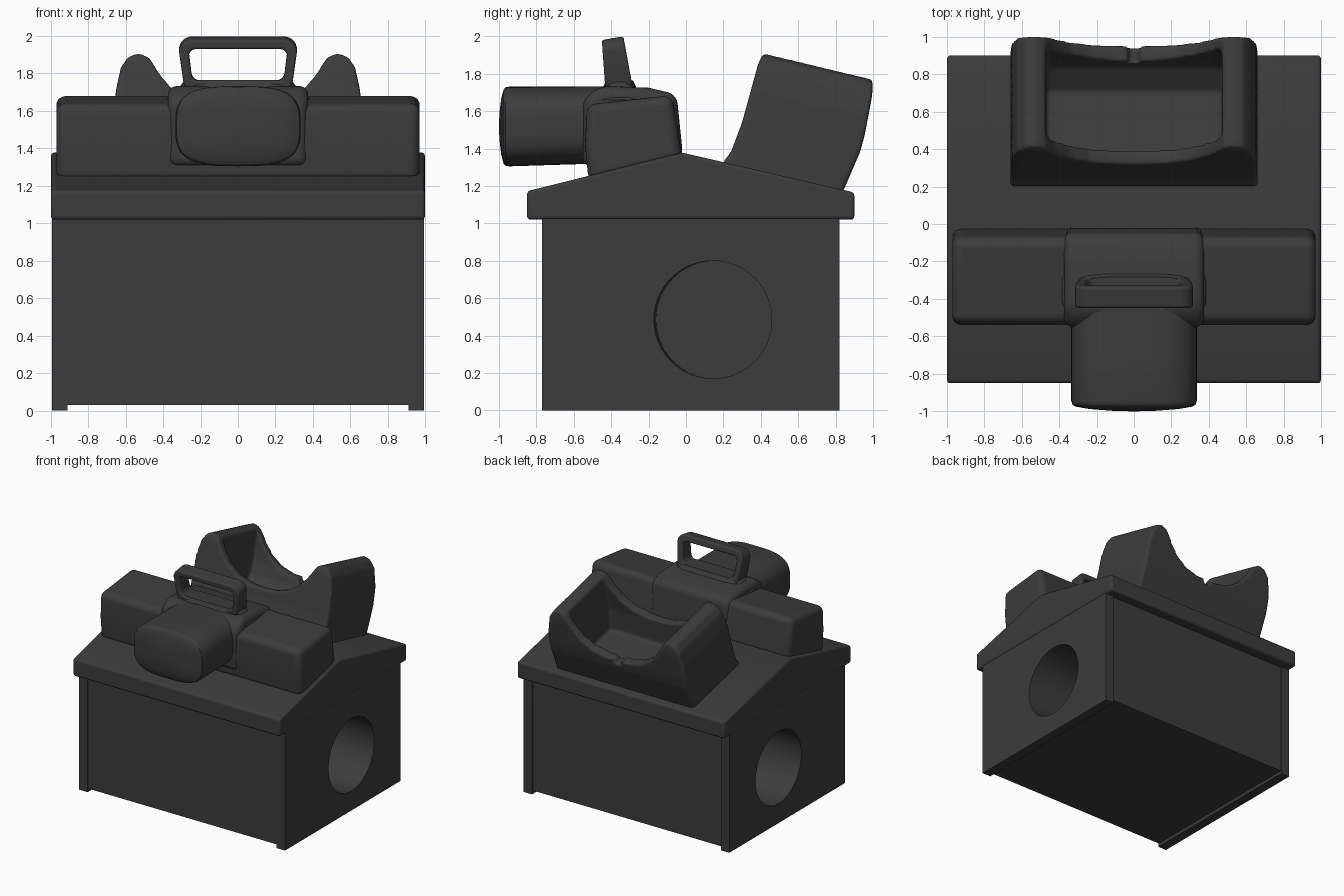
import bpy, bmesh, math
from mathutils import Vector

if "Cube" in bpy.data.objects:
    bpy.data.objects.remove(bpy.data.objects["Cube"])

DARK = bpy.data.materials.new("charcoal")
DARK.diffuse_color = (0.045, 0.045, 0.045, 1)
DARK.use_nodes = True
DARK.node_tree.nodes["Principled BSDF"].inputs["Base Color"].default_value = DARK.diffuse_color


def loft(name, rings, cyclic=False):
    """Skin a list of equal-length closed rings; cap the ends unless cyclic."""
    bm = bmesh.new()
    vs = [[bm.verts.new(p) for p in r] for r in rings]
    n = len(rings[0])
    pairs = list(zip(vs, vs[1:])) + ([(vs[-1], vs[0])] if cyclic else [])
    for a, b in pairs:
        for i in range(n):
            j = (i + 1) % n
            bm.faces.new((a[i], a[j], b[j], b[i]))
    if not cyclic:
        bm.faces.new(vs[0])
        bm.faces.new(vs[-1])
    bmesh.ops.recalc_face_normals(bm, faces=bm.faces)
    me = bpy.data.meshes.new(name)
    bm.to_mesh(me)
    bm.free()
    me.materials.append(DARK)
    ob = bpy.data.objects.new(name, me)
    bpy.context.collection.objects.link(ob)
    return ob


def side_prism(name, prof, x0, x1):
    """Extrude a (y, z) profile along x."""
    return loft(name, [[(x, y, z) for y, z in prof] for x in (x0, x1)])


def box(name, x0, x1, y0, y1, z0, z1):
    return side_prism(name, [(y0, z0), (y1, z0), (y1, z1), (y0, z1)], x0, x1)


def boolean(ob, cutter, op):
    m = ob.modifiers.new(op.lower(), 'BOOLEAN')
    m.operation, m.object, m.solver = op, cutter, 'EXACT'
    cutter.hide_render = True
    bake(ob)
    bpy.data.objects.remove(cutter)


def bake(ob):
    dg = bpy.context.evaluated_depsgraph_get()
    dg.update()
    me = bpy.data.meshes.new_from_object(ob.evaluated_get(dg))
    ob.modifiers.clear()
    ob.data = me


def bevel(ob, w, seg=3):
    m = ob.modifiers.new("bevel", 'BEVEL')
    m.width, m.segments, m.limit_method = w, seg, 'ANGLE'
    m.angle_limit = math.radians(28)


def smooth(ob, deg=35):
    bpy.ops.object.select_all(action='DESELECT')
    ob.select_set(True)
    bpy.context.view_layer.objects.active = ob
    bpy.ops.object.shade_smooth_by_angle(angle=math.radians(deg))


def superloop(cx, cz, a, b, e, n=64):
    """Superellipse outline in x, z."""
    pts = []
    for i in range(n):
        t = 2 * math.pi * i / n
        c, s = math.cos(t), math.sin(t)
        pts.append((cx + a * math.copysign(abs(c) ** (2 / e), c),
                    cz + b * math.copysign(abs(s) ** (2 / e), s)))
    return pts


def rounded(x, z0, z1, r, k=8):
    """Rounded rectangle outline in x, z."""
    pts = []
    for q, (cx, cz) in enumerate([(x - r, z1 - r), (r - x, z1 - r),
                                  (r - x, z0 + r), (x - r, z0 + r)]):
        for i in range(k + 1):
            t = math.pi / 2 * (q + i / k)
            pts.append((cx + r * math.cos(t), cz + r * math.sin(t)))
    return pts


# House walls: centre block plus two end panels that reach the ground
walls = box("house_walls", -0.93, 0.93, -0.765, 0.81, 0.03, 1.1)
panels = [box(f"end_panel_{n}", min(s * .91, s * .992), max(s * .91, s * .992),
              -0.77, 0.82, 0, 1.1) for n, s in (("right", 1), ("left", -1))]
for p in panels:
    boolean(walls, p, 'UNION')

# Round recess bored into each end
for s in (1, -1):
    rings = [[(s * x, 0.14 + .315 * math.cos(t) + dy, 0.485 + .315 * math.sin(t))
              for t in [2 * math.pi * i / 64 for i in range(64)]]
             for x, dy in ((0.35, 0.015), (1.2, 0))]
    boolean(walls, loft("bore_cutter", rings), 'DIFFERENCE')
bevel(walls, 0.01, 2)
smooth(walls)

# Gabled roof with thick eaves
roof = side_prism("roof", [(-0.77, 1.02), (-0.85, 1.02), (-0.85, 1.172), (-0.02, 1.378),
                           (0.9, 1.165), (0.9, 1.02), (0.82, 1.02)], -0.998, 0.998)
bevel(roof, 0.018)
smooth(roof)

# Long rounded bar lying across the front slope
bar = side_prism("cross_bar", [(-0.52, 1.22), (-0.54, 1.42), (-0.53, 1.635), (-0.075, 1.685),
                               (-0.045, 1.52), (-0.02, 1.34)], -0.97, 0.97)
bevel(bar, 0.05, 5)
smooth(bar)

# Barrel pointing forward, with a gently domed face
rings = []
for y, k in ((-1, 0.05), (-0.997, 0.35), (-0.988, 0.7), (-0.975, 0.93), (-0.965, 0.98),
             (-0.945, 1), (-0.7, 1), (-0.3, 1)):
    f = (y + 1) / 0.7
    rings.append([(x, y, z) for x, z in
                  superloop(0, 1.517 + 0.012 * f, .335 * k, (.214 - .01 * f) * k, 3.2)])
smooth(loft("front_barrel", rings), 40)

# Housing where barrel, bar and handle meet
hump = side_prism("centre_housing", [(-0.55, 1.3), (-0.55, 1.66), (-0.46, 1.735), (-0.2, 1.725),
                                     (-0.05, 1.69), (-0.015, 1.35)], -0.375, 0.375)
bevel(hump, 0.05, 5)
smooth(hump)

# Carry handle: a rounded frame that leans forward and tapers to its foot
def handle_ring(loop, front):
    out = []
    for x, z in loop:
        f = (z - 1.70) / 0.30
        y = -0.43 - 0.02 * f if front else -0.28 - 0.055 * f
        out.append((x * (0.9 + 0.1 * min(1, f * 1.4)), y, z - (0.02 if front else 0) * f))
    return out

outer, inner = rounded(0.315, 1.69, 2.0, 0.07), rounded(0.262, 1.765, 1.945, 0.04)
handle = loft("carry_handle", [handle_ring(outer, True), handle_ring(outer, False),
                               handle_ring(inner, False), handle_ring(inner, True)], True)
bevel(handle, 0.014)
smooth(handle)

# Flared feet under the handle
foot = loft("handle_foot", [[(x, -0.355 + y, z) for x, y in superloop(0, 0, a, b, 4)]
                            for z, a, b in ((1.66, .385, .16), (1.70, .355, .12),
                                            (1.725, .315, .09), (1.765, .285, .072))])
smooth(foot, 50)

# Cradle: side outline crossed with a two-eared outline, then hollowed
cradle = side_prism("cradle", [(0.2, 1.2), (0.2, 1.33), (0.24, 1.38), (0.3, 1.54), (0.385, 1.85),
                               (0.415, 1.915), (1.0, 1.775), (0.995, 1.68), (0.955, 1.47),
                               (0.93, 1.38), (0.87, 1.24), (0.83, 1.15)], -0.66, 0.66)
half = [(0.67, 0.9), (0.662, 1.5), (0.652, 1.7), (0.625, 1.83), (0.585, 1.89), (0.53, 1.91),
        (0.475, 1.885), (0.42, 1.79), (0.34, 1.69), (0.24, 1.625), (0.12, 1.59)]
ears = half + [(0, 1.58)] + [(-x, z) for x, z in reversed(half)]
boolean(cradle, loft("ear_cutter", [[(x, y, z - 0.24 * (y - 0.42)) for x, z in ears]
                                    for y in (0.05, 1.15)]), 'INTERSECT')
pocket = side_prism("pocket_cutter", [(0.37, 1.38), (0.71, 1.31), (0.84, 1.4), (0.89, 1.52),
                                      (0.945, 1.76), (0.95, 2.1), (0.53, 2.1), (0.47, 1.87),
                                      (0.39, 1.58)], -0.47, 0.47)
boolean(cradle, pocket, 'DIFFERENCE')
# small notch in the back rim
boolean(cradle, box("notch_cutter", -0.03, 0.03, 0.86, 1.05, 1.425, 1.6), 'DIFFERENCE')
m = cradle.modifiers.new("remesh", 'REMESH')
m.mode, m.voxel_size = 'VOXEL', 0.013
m = cradle.modifiers.new("soften", 'SMOOTH')
m.factor, m.iterations = 0.5, 6
bake(cradle)
smooth(cradle, 60)
